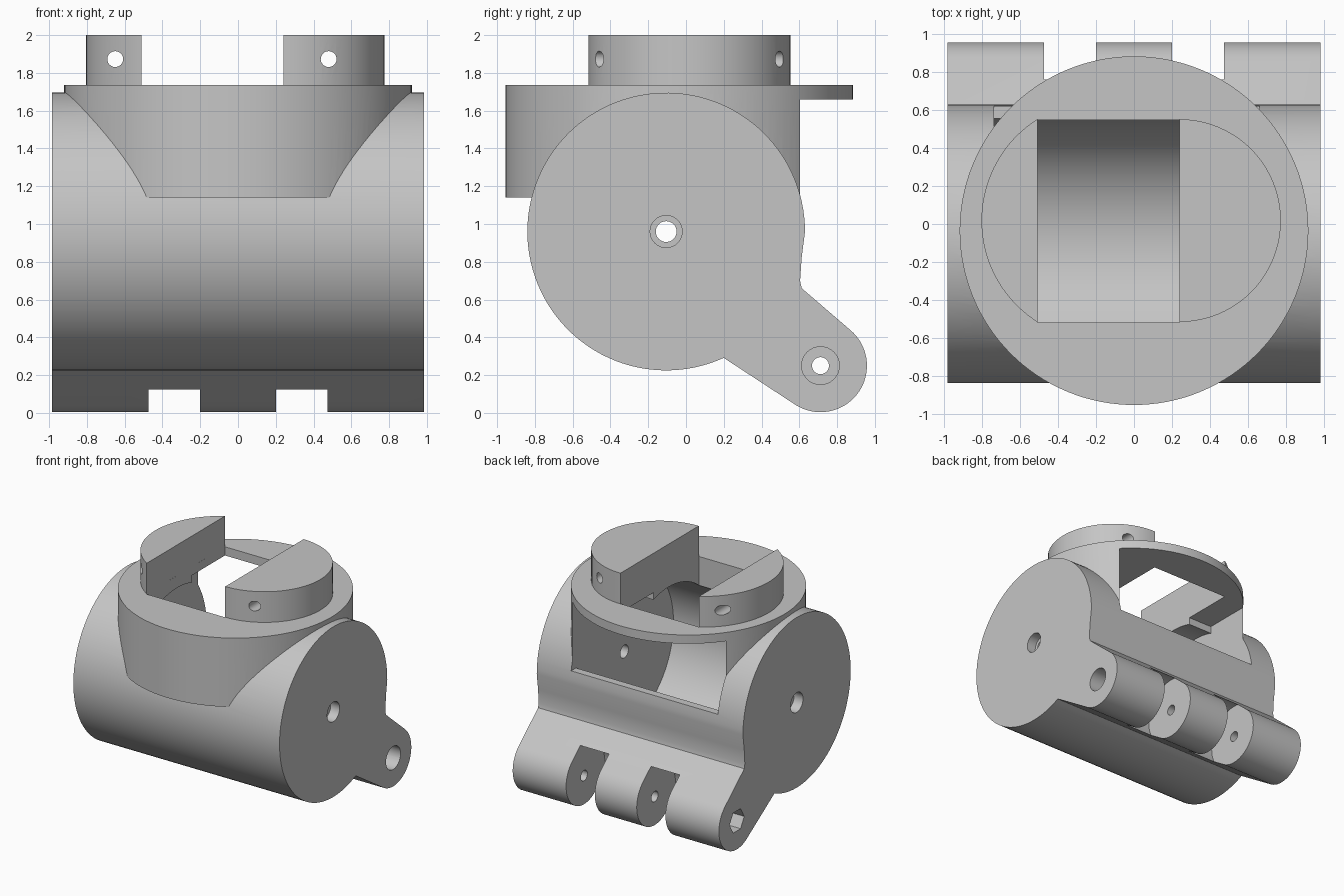
import bpy
import bmesh
from math import cos, sin, radians
from mathutils import Matrix, Vector

cube = bpy.data.objects.get("Cube")
if cube:
    bpy.data.objects.remove(cube, do_unlink=True)

grey = bpy.data.materials.new("neutral_grey")
grey.use_nodes = True
GREY = (0.56, 0.56, 0.56, 1)
grey.diffuse_color = GREY
grey.node_tree.nodes["Principled BSDF"].inputs["Base Color"].default_value = GREY


def make(name, bm):
    bmesh.ops.recalc_face_normals(bm, faces=bm.faces)
    mesh = bpy.data.meshes.new(name)
    bm.to_mesh(mesh)
    bm.free()
    mesh.materials.append(grey)
    obj = bpy.data.objects.new(name, mesh)
    bpy.context.collection.objects.link(obj)
    return obj


def box(name, low, high):
    low, high = Vector(low), Vector(high)
    bm = bmesh.new()
    bmesh.ops.create_cube(bm, size=1, matrix=Matrix.Translation((low + high) / 2)
                          @ Matrix.Diagonal((high - low).to_4d()))
    return make(name, bm)


def cylinder(name, axis, a, b, start, end, radius, sides=48):
    """Cylinder along an axis; a and b are its centre in the other two axes."""
    mid = (start + end) / 2
    centre, turn = {
        "X": ((mid, a, b), Matrix.Rotation(radians(90), 4, "Y")),
        "Y": ((a, mid, b), Matrix.Rotation(radians(90), 4, "X")),
        "Z": ((a, b, mid), Matrix.Identity(4)),
    }[axis]
    bm = bmesh.new()
    bmesh.ops.create_cone(bm, cap_ends=True, segments=sides, radius1=radius,
                          radius2=radius, depth=end - start,
                          matrix=Matrix.Translation(centre) @ turn)
    return make(name, bm)


def prism(name, points, offset):
    bm = bmesh.new()
    face = bm.faces.new([bm.verts.new(p) for p in points])
    side = bmesh.ops.extrude_face_region(bm, geom=[face])["geom"]
    bmesh.ops.translate(bm, vec=offset,
                        verts=[v for v in side if isinstance(v, bmesh.types.BMVert)])
    return make(name, bm)


def arc(a, b, radius, start, end, steps):
    angles = [radians(start + (end - start) * i / steps) for i in range(steps + 1)]
    return [(a + radius * cos(t), b + radius * sin(t)) for t in angles]


def combine(target, tool, operation="DIFFERENCE"):
    mod = target.modifiers.new("combine", "BOOLEAN")
    mod.operation, mod.solver, mod.object = operation, "EXACT", tool
    bpy.context.view_layer.objects.active = target
    bpy.ops.object.modifier_apply(modifier=mod.name)
    bpy.data.objects.remove(tool, do_unlink=True)


AXLE = (-0.105, 0.96)
LUG = (0.712, 0.25)
HALF = 0.985

# Barrel with the hinge arm, drawn as one side profile
outline = arc(*AXLE, 0.735, 0, 294.5, 96) + arc(*LUG, 0.246, -123, 49, 40)
outline += [(0.63, 0.645), (0.612, 0.662), (0.604, 0.70), (0.612, 0.82)]
body = prism("hinged_barrel_body", [(-HALF, y, z) for y, z in outline], (2 * HALF, 0, 0))

# Upright collar, hollow chamber, rear window and roof slot
combine(body, cylinder("collar", "Z", 0, -0.035, 1.14, 1.735, 0.92, 128), "UNION")
combine(body, cylinder("chamber", "X", *AXLE, -0.74, 0.662, 0.67, 96))
combine(body, box("rear_window", (-0.74, 0.1, 1.07), (0.662, 1.2, 1.66)))
combine(body, box("roof_slot", (-0.51, -0.52, 1.4), (0.24, 0.55, 1.9)))

# Gaps between the hinge knuckles
for side in (-1, 1):
    near, far = sorted((side * 0.2, side * 0.475))
    combine(body, cylinder("knuckle_gap", "X", *LUG, near, far, 0.285, 64))

# Axle and hinge pin holes with their recesses
combine(body, cylinder("axle_hole", "X", *AXLE, -1.1, 1.1, 0.055, 32))
combine(body, cylinder("pin_hole", "X", *LUG, -1.1, 1.1, 0.045, 32))
for side in (-1, 1):
    low, high = sorted((side * 0.9, side * 1.1))
    combine(body, cylinder("axle_recess", "X", *AXLE, low, high, 0.085, 32))
    low, high = sorted((side * 0.78, side * 1.1))
    combine(body, cylinder("pin_recess", "X", *LUG, low, high, 0.1, 32 if side > 0 else 6))

# Raised blocks on both sides of the slot, each with a cross hole
blocks = []
for name, x, radius, start, end, hole in (
        ("right_top_block", -0.172, 0.633, 122.3, 237.7, -0.65),
        ("left_top_block", 0.24, 0.535, -90, 90, 0.48)):
    points = [(px, py, 1.733) for px, py in arc(x, 0.018, radius, start, end, 40)]
    block = prism(name, points, (0, 0, 0.267))
    combine(block, cylinder("cross_hole", "Y", hole, 1.873, -1, 1, 0.042, 32))
    blocks.append(block)

# Smooth curved walls, keep edges sharp
for obj in [body] + blocks:
    bpy.ops.object.select_all(action="DESELECT")
    obj.select_set(True)
    bpy.context.view_layer.objects.active = obj
    bpy.ops.object.shade_smooth_by_angle(angle=radians(25))
